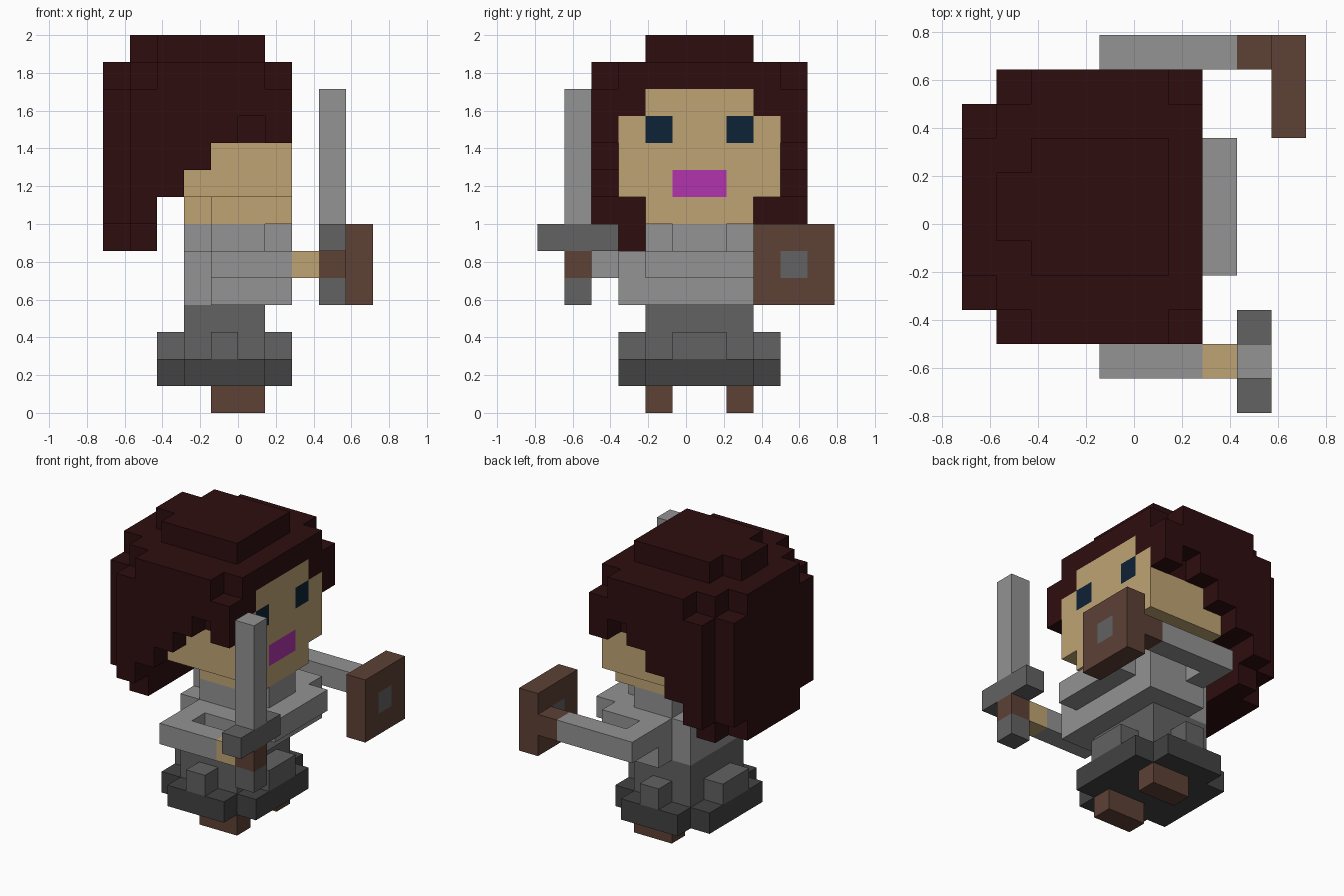
import bpy, bmesh
from itertools import product

if "Cube" in bpy.data.objects:
    bpy.data.objects.remove(bpy.data.objects["Cube"])

U = 2 / 14  # edge length of one block


def linear(c):
    c /= 255
    return c / 12.92 if c <= 0.04045 else ((c + 0.055) / 1.055) ** 2.4


def material(name, *rgb):
    m = bpy.data.materials.new(name)
    col = [linear(c) for c in rgb] + [1]
    m.diffuse_color = col
    m.use_nodes = True
    bsdf = m.node_tree.nodes["Principled BSDF"]
    bsdf.inputs["Base Color"].default_value = col
    bsdf.inputs["Roughness"].default_value = 0.9
    return m


HAIR = material("dark red hair", 46, 13, 15)
SKIN = material("tan skin", 191, 164, 116)
LIGHT = material("light grey", 147, 147, 147)
MID = material("mid grey", 98, 98, 98)
DARK = material("dark grey", 66, 66, 66)
BROWN = material("brown", 93, 65, 53)
EYE = material("navy eye", 13, 34, 54)
LIPS = material("magenta lips", 177, 52, 172)


def cells(boxes):
    """Blocks filled by boxes (x0, x1, y0, y1, z0, z1) in block units."""
    out = set()
    for x0, x1, y0, y1, z0, z1 in boxes:
        out |= set(product(range(x0, x1), range(y0, y1), range(z0, z1)))
    return out


def part(name, mat, boxes, cut=(), paint=()):
    """One outer skin around the boxes; paint = [(material, boxes)]."""
    solid = cells(boxes) - cells(cut)
    mats = [mat] + [m for m, _ in paint]
    painted = {c: i + 1 for i, (_, b) in enumerate(paint) for c in cells(b)}
    bm = bmesh.new()
    verts = {}

    def vert(p):
        if p not in verts:
            # y block 5.5 lies on the centre line
            verts[p] = bm.verts.new((p[0] * U, (p[1] - 5.5) * U, p[2] * U))
        return verts[p]

    for c in sorted(solid):
        for axis, side in product(range(3), (0, 1)):
            n = list(c)
            n[axis] += 2 * side - 1
            if tuple(n) in solid:
                continue
            a, b = (axis + 1) % 3, (axis + 2) % 3
            corners = []
            for da, db in ((0, 0), (1, 0), (1, 1), (0, 1)):
                p = list(c)
                p[axis] += side
                p[a] += da
                p[b] += db
                corners.append(vert(tuple(p)))
            f = bm.faces.new(corners if side else corners[::-1])
            f.material_index = painted.get(c, 0)
    # merge coplanar block faces of one colour
    bmesh.ops.dissolve_limit(bm, angle_limit=0.01, verts=bm.verts[:],
                             edges=bm.edges[:], delimit={'MATERIAL'})
    me = bpy.data.meshes.new(name)
    bm.to_mesh(me)
    bm.free()
    for m in mats:
        me.materials.append(m)
    ob = bpy.data.objects.new(name, me)
    bpy.context.collection.objects.link(ob)
    return ob


def mirrored(boxes):
    """Add copies of the boxes across the body's middle plane (y block 6)."""
    return list(boxes) + [(x0, x1, 12 - y1, 12 - y0, z0, z1)
                          for x0, x1, y0, y1, z0, z1 in boxes]


# Boots
for i, (x0, x1, y0, y1, z0, z1) in enumerate(mirrored([(-1, 1, 4, 5, 0, 1)])):
    part(f"boot_{i + 1}", BROWN, [(x0, x1, y0, y1, z0, z1)])

# Skirt: plus-shaped hem, waist and the small plates standing on the hem
part("skirt_hem", DARK, [(-3, 2, 4, 8, 1, 2), (-2, 1, 3, 9, 1, 2)])
part("skirt_waist", MID, [(-2, 1, 4, 8, 2, 4), (-3, 2, 5, 7, 2, 3), (-1, 0, 3, 9, 2, 3)])

# Torso with chest plate, shoulders and collar
part("torso", LIGHT, [
    (-1, 2, 3, 9, 4, 6), (-2, -1, 4, 8, 4, 6),    # body
    (2, 3, 4, 8, 5, 6),                           # chest plate
    (-1, 0, 2, 10, 5, 6),                         # shoulders
    (-1, 1, 4, 8, 6, 7), (-2, 2, 5, 7, 6, 7),     # collar
])

# Arms and hands
part("sword_arm", LIGHT, [(-1, 2, 1, 2, 5, 6)])
part("sword_hand", SKIN, [(2, 3, 1, 2, 5, 6)])
part("shield_arm", LIGHT, [(-1, 3, 10, 11, 5, 6)])

# Sword
part("sword_blade", LIGHT, [(3, 4, 1, 2, 7, 12)])
part("sword_guard", MID, [(3, 4, 0, 3, 6, 7)])
part("sword_grip", BROWN, [(3, 4, 1, 2, 5, 6)])
part("sword_pommel", MID, [(3, 4, 1, 2, 4, 5)])

# Shield with handle and a boss in the middle
part("shield", BROWN, [(4, 5, 8, 11, 4, 7), (3, 4, 10, 11, 5, 6)],
     paint=[(MID, [(4, 5, 9, 10, 5, 6)])])

# Head with eyes and lips
head = [
    (-1, 2, 4, 8, 7, 8), (-2, -1, 5, 7, 7, 8),    # chin
    (-2, 2, 3, 9, 8, 10),                         # cheeks
    (-2, 2, 4, 8, 10, 12), (1, 2, 3, 9, 10, 11),  # brow
]
part("head", SKIN, head, paint=[
    (EYE, mirrored([(1, 2, 4, 5, 10, 11)])),
    (LIPS, [(1, 2, 5, 7, 8, 9)]),
])

# Hair: crown, cap, stepped sides and the long back
hair = [
    (-3, 1, 4, 8, 13, 14), (-4, -3, 5, 7, 13, 14),                         # crown
    (-3, 1, 2, 10, 12, 13), (-4, 2, 3, 9, 12, 13), (-5, -4, 4, 8, 12, 13),  # cap
    (-4, 2, 2, 10, 10, 12),                                                # fringe
    (-4, -1, 2, 10, 9, 10), (-4, -2, 2, 10, 8, 9), (-4, -3, 2, 10, 7, 8),  # sides
    (-5, -4, 3, 9, 7, 12),                                                 # back
    (-4, -3, 3, 9, 6, 7), (-5, -4, 4, 8, 6, 7),                            # tips
]
part("hair", HAIR, hair, cut=head + mirrored([(0, 1, 2, 3, 10, 11)]))
